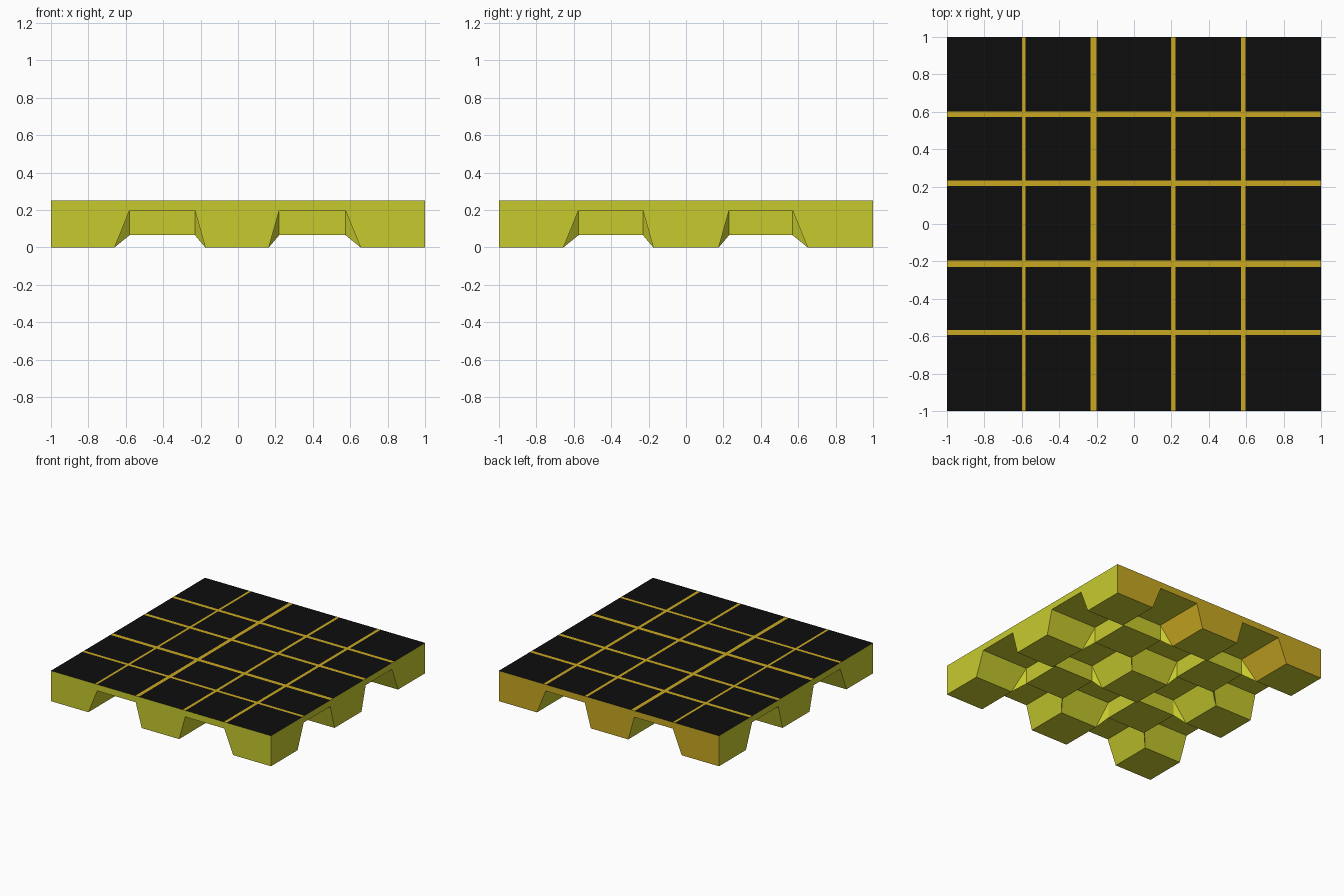
import bpy, bmesh

if "Cube" in bpy.data.objects:
    bpy.data.objects.remove(bpy.data.objects["Cube"])

TOP, CEIL, MID = 0.25, 0.197, 0.065      # deck top, notch ceiling, short block bottom
XS = [-1, -0.58, -0.23, 0.22, 0.575, 1]  # cell boundaries on the underside
YS = [-1, -0.575, -0.23, 0.23, 0.57, 1]
LX = [(-0.59, 0.02), (-0.217, 0.032), (0.21, 0.024), (0.584, 0.026)]   # top lines: centre, width
LY = [(-0.581, 0.026), (-0.213, 0.034), (0.218, 0.03), (0.586, 0.03)]


def material(name, rgb):
    m = bpy.data.materials.new(name)
    m.diffuse_color = (*rgb, 1)
    m.use_nodes = True
    m.node_tree.nodes["Principled BSDF"].inputs["Base Color"].default_value = m.diffuse_color
    return m


YELLOW, OCHRE, BLACK = 0, 1, 2
MATS = [material("yellow", (0.57, 0.59, 0.027)),
        material("ochre", (0.58, 0.39, 0.016)),
        material("black", (0.004, 0.004, 0.004))]


def quad(bm, pts, mat=YELLOW):
    f = bm.faces.new([bm.verts.new(p) for p in pts])
    f.material_index = mat
    return f


def finish(bm, name):
    bmesh.ops.remove_doubles(bm, verts=bm.verts, dist=1e-4)
    me = bpy.data.meshes.new(name)
    bm.to_mesh(me)
    bm.free()
    for m in MATS:
        me.materials.append(m)
    ob = bpy.data.objects.new(name, me)
    bpy.context.collection.objects.link(ob)
    return ob


def ring(x0, x1, y0, y1, z):
    return [(x0, y0, z), (x1, y0, z), (x1, y1, z), (x0, y1, z)]


def block(name, i, j, bottom, taper):
    """Open-topped block hanging under cell i, j; inner sides lean in by taper."""
    x0, x1, y0, y1 = XS[i], XS[i + 1], YS[j], YS[j + 1]
    ins = lambda v, s, k: v if abs(v) == 1 else v + s * (0.08 if k in (0, 4) else 0.055) * taper
    hi = ring(x0, x1, y0, y1, CEIL)
    lo = ring(ins(x0, 1, i), ins(x1, -1, i), ins(y0, 1, j), ins(y1, -1, j), bottom)
    bm = bmesh.new()
    quad(bm, lo[::-1])
    for k in range(4):                    # sides in order front, right, back, left
        n = (k + 1) % 4
        back_paint = j == 4 and (k == 2 or (k == 1 and i < 4))
        quad(bm, [lo[k], lo[n], hi[n], hi[k]], OCHRE if back_paint else YELLOW)
    if taper:                             # thin webs joining the foot to the short blocks
        for h, l in zip(hi, lo):
            if abs(h[0]) < 1 and abs(h[1]) < 1:
                quad(bm, [l, (h[0], h[1], MID), h])
    finish(bm, name)


# Deck: painted top grid, edge band and notch ceilings
bm = bmesh.new()
gx = [-1] + [c + s * w / 2 for c, w in LX for s in (-1, 1)] + [1]
gy = [-1] + [c + s * w / 2 for c, w in LY for s in (-1, 1)] + [1]
for a in range(9):
    for b in range(9):
        tile = a % 2 == 0 and b % 2 == 0
        quad(bm, ring(gx[a], gx[a + 1], gy[b], gy[b + 1], TOP), BLACK if tile else OCHRE)
hi, lo = ring(-1, 1, -1, 1, TOP), ring(-1, 1, -1, 1, CEIL)
for k in range(4):
    n = (k + 1) % 4
    quad(bm, [lo[k], lo[n], hi[n], hi[k]], OCHRE if k == 2 else YELLOW)
for i in range(5):
    for j in range(5):
        if (i + j) % 2:
            quad(bm, ring(XS[i], XS[i + 1], YS[j], YS[j + 1], CEIL)[::-1])
finish(bm, "deck")

# Tapered feet on even cells, short straight blocks between them
for i in range(5):
    for j in range(5):
        if i % 2 == 0 and j % 2 == 0:
            block("foot", i, j, 0, 1)
        elif i % 2 and j % 2:
            block("short_block", i, j, MID, 0)
